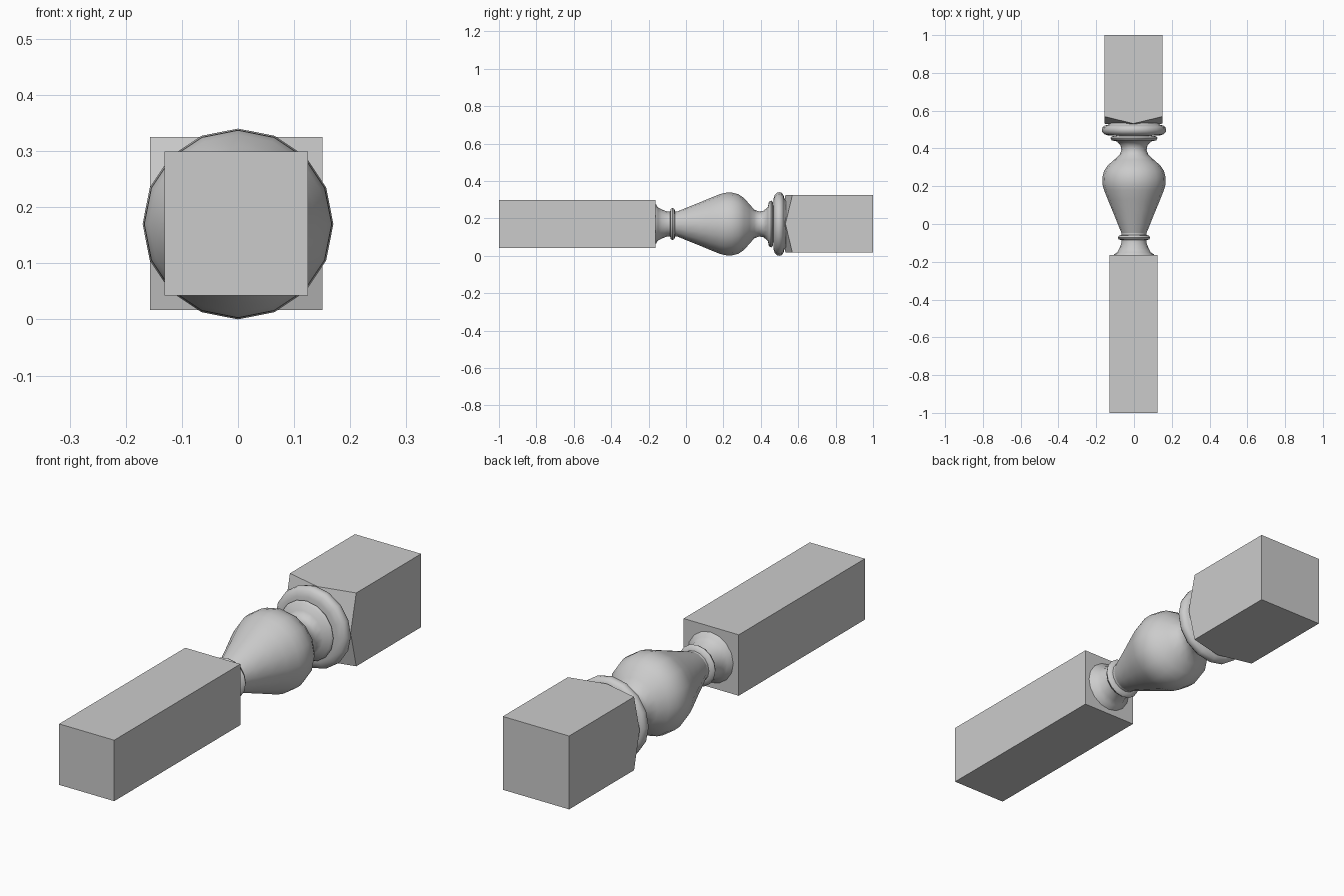
import bpy, bmesh, math
from mathutils import Vector

if "Cube" in bpy.data.objects:
    bpy.data.objects.remove(bpy.data.objects["Cube"])

CZ = 0.17   # height of the turning axis


def make_object(name, bm):
    bmesh.ops.recalc_face_normals(bm, faces=bm.faces)
    mesh = bpy.data.meshes.new(name)
    bm.to_mesh(mesh)
    bm.free()
    obj = bpy.data.objects.new(name, mesh)
    bpy.context.collection.objects.link(obj)
    return obj


def lathe(name, profile, sides=16, smooth=True):
    """Revolve (y, radius) points around the horizontal y axis."""
    bm = bmesh.new()
    rings = []
    for y, r in profile:
        rings.append([bm.verts.new((r * math.cos(2 * math.pi * i / sides), y,
                                    CZ + r * math.sin(2 * math.pi * i / sides)))
                      for i in range(sides)])
    for a, b in zip(rings, rings[1:]):
        for i in range(sides):
            j = (i + 1) % sides
            bm.faces.new((a[i], a[j], b[j], b[i]))
    bm.faces.new(rings[0])
    bm.faces.new(rings[-1])
    obj = make_object(name, bm)
    if smooth:
        bpy.context.view_layer.objects.active = obj
        obj.select_set(True)
        bpy.ops.object.shade_smooth_by_angle(angle=math.radians(50))
        obj.select_set(False)
    return obj


def block(name, half, y0, y1, corner_cut=0.0):
    """Square post; the turned end at y0 can have its corners cut back."""
    bm = bmesh.new()
    bmesh.ops.create_cube(bm, size=1)
    for v in bm.verts:
        v.co = Vector((v.co.x * 2 * half - 0.003,
                       y0 if v.co.y < 0 else y1,
                       v.co.z * 2 * half + CZ + 0.001))
    if corner_cut:
        # one slanted plane per corner, meeting at the middles of the end edges
        for sx in (-1, 1):
            for sz in (-1, 1):
                normal = Vector((sx * corner_cut, -half, sz * corner_cut))
                cut = bmesh.ops.bisect_plane(
                    bm, geom=bm.verts[:] + bm.edges[:] + bm.faces[:],
                    plane_co=(-0.003 + sx * half * 0.95, y0, CZ + 0.001),
                    plane_no=normal, clear_outer=True)
                edges = [e for e in cut["geom_cut"] if isinstance(e, bmesh.types.BMEdge)]
                bmesh.ops.contextual_create(bm, geom=edges)
    return make_object(name, bm)


# Square ends
block("narrow_square_end", 0.128, -1.0, -0.163)
block("wide_square_end", 0.154, 0.53, 1.0, corner_cut=0.037)

# Flared neck and small bead
lathe("lower_neck", [(-0.17, 0.107), (-0.16, 0.105), (-0.15, 0.088), (-0.13, 0.078),
                     (-0.10, 0.066), (-0.085, 0.066), (-0.082, 0.08), (-0.072, 0.086),
                     (-0.062, 0.08), (-0.058, 0.066), (-0.04, 0.066)])

# Vase-shaped body running into the upper neck and fillet
lathe("vase_body", [(-0.058, 0.062), (0.0, 0.086), (0.07, 0.114), (0.13, 0.139),
                    (0.18, 0.159), (0.21, 0.167), (0.245, 0.168), (0.28, 0.159),
                    (0.31, 0.139), (0.34, 0.105), (0.365, 0.077), (0.39, 0.067),
                    (0.415, 0.071), (0.437, 0.09), (0.443, 0.118), (0.455, 0.125),
                    (0.464, 0.118), (0.467, 0.095), (0.485, 0.095)])

# Large torus ring against the wide end
lathe("upper_ring", [(0.468, 0.10), (0.468, 0.135), (0.475, 0.157), (0.487, 0.168),
                     (0.50, 0.17), (0.513, 0.166), (0.522, 0.153), (0.526, 0.135),
                     (0.535, 0.13)])
